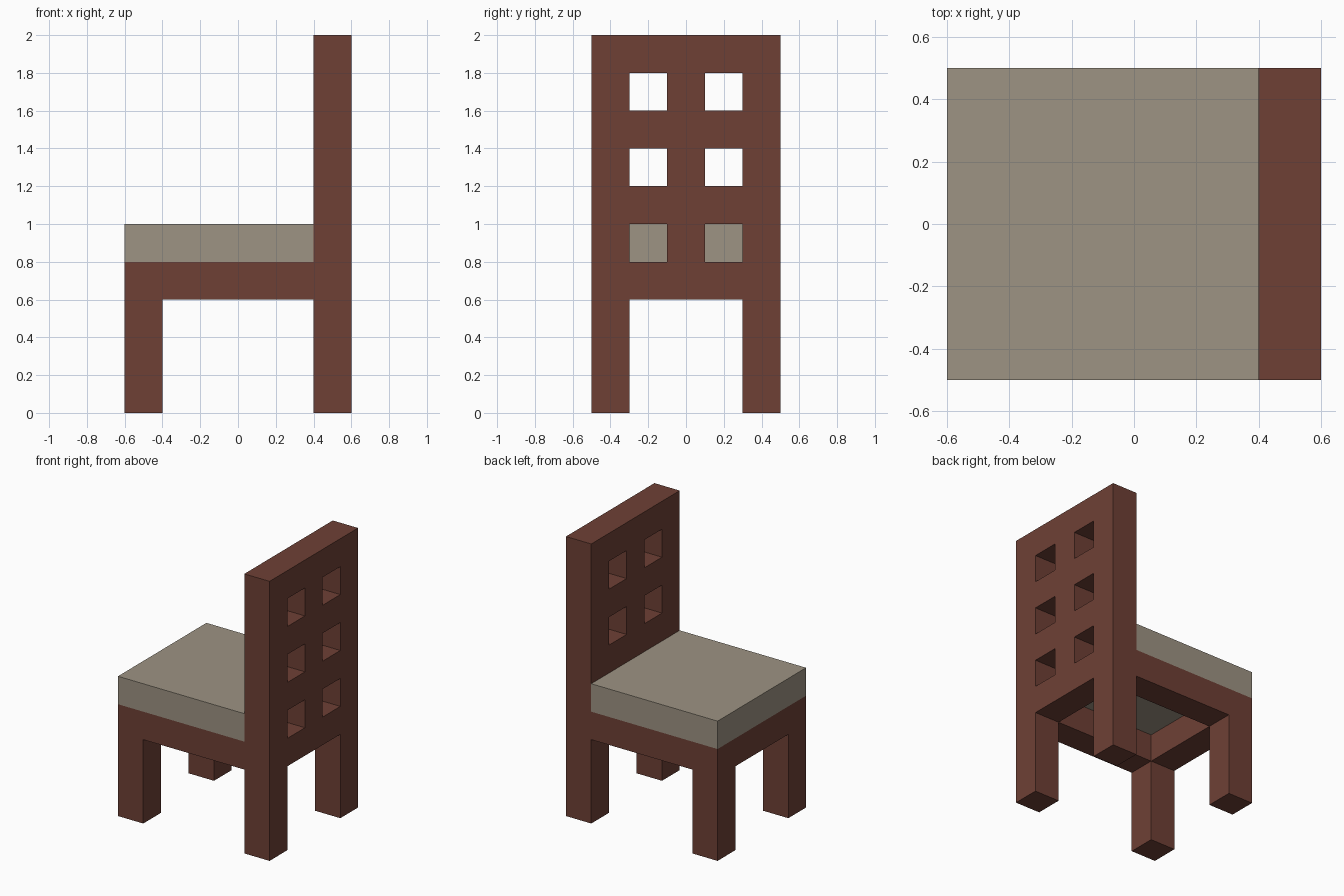
import bpy
import bmesh
from mathutils import Vector

if "Cube" in bpy.data.objects:
    bpy.data.objects.remove(bpy.data.objects["Cube"], do_unlink=True)


def make_material(name, colour):
    mat = bpy.data.materials.new(name)
    mat.use_nodes = True
    mat.diffuse_color = (*colour, 1)
    mat.node_tree.nodes["Principled BSDF"].inputs["Base Color"].default_value = (*colour, 1)
    return mat


wood = make_material("red_brown_wood", (0.156, 0.051, 0.036))
fabric = make_material("beige_fabric", (0.337, 0.292, 0.227))


def lattice(name, mat, us, vs, to_point, thickness, is_open=lambda col, row: False):
    """Slab made of the solid cells of a grid, extruded along the thickness vector."""
    bm = bmesh.new()
    verts = [[bm.verts.new(to_point(u, v)) for v in vs] for u in us]
    for c in range(len(us) - 1):
        for r in range(len(vs) - 1):
            if not is_open(c, r):
                bm.faces.new((verts[c][r], verts[c + 1][r],
                              verts[c + 1][r + 1], verts[c][r + 1]))
    bmesh.ops.delete(bm, geom=[v for v in bm.verts if not v.link_faces], context='VERTS')
    result = bmesh.ops.extrude_face_region(bm, geom=bm.faces[:], use_keep_orig=True)
    moved = [g for g in result["geom"] if isinstance(g, bmesh.types.BMVert)]
    bmesh.ops.translate(bm, verts=moved, vec=Vector(thickness))
    bmesh.ops.recalc_face_normals(bm, faces=bm.faces[:])
    mesh = bpy.data.meshes.new(name)
    bm.to_mesh(mesh)
    bm.free()
    mesh.materials.append(mat)
    obj = bpy.data.objects.new(name, mesh)
    bpy.context.collection.objects.link(obj)
    return obj


def plan(z):
    return lambda x, y: (x, y, z)


# Backrest with six square windows, running down into the two back legs
def back_open(col, row):
    between_legs = row == 0 and 0 < col < 4
    window = row in (2, 4, 6) and col in (1, 3)
    return between_legs or window


lattice("backrest_and_back_legs", wood,
        [-0.5, -0.3, -0.1, 0.1, 0.3, 0.5],
        [0, 0.6, 0.8, 1.0, 1.2, 1.4, 1.6, 1.8, 2.0],
        lambda y, z: (0.4, y, z), (0.2, 0, 0), back_open)

# Seat frame: U-shaped rails, open in the middle
lattice("seat_frame", wood, [-0.6, -0.4, 0.4], [-0.5, -0.3, 0.3, 0.5],
        plan(0.6), (0, 0, 0.2), lambda col, row: col == 1 and row == 1)

# Legs at the open end of the seat
for side, y in (("right", -0.5), ("left", 0.3)):
    lattice("seat_leg_" + side, wood, [-0.6, -0.4], [y, y + 0.2], plan(0), (0, 0, 0.6))

# Cushion
lattice("seat_cushion", fabric, [-0.6, 0.4], [-0.5, 0.5], plan(0.8), (0, 0, 0.2))
